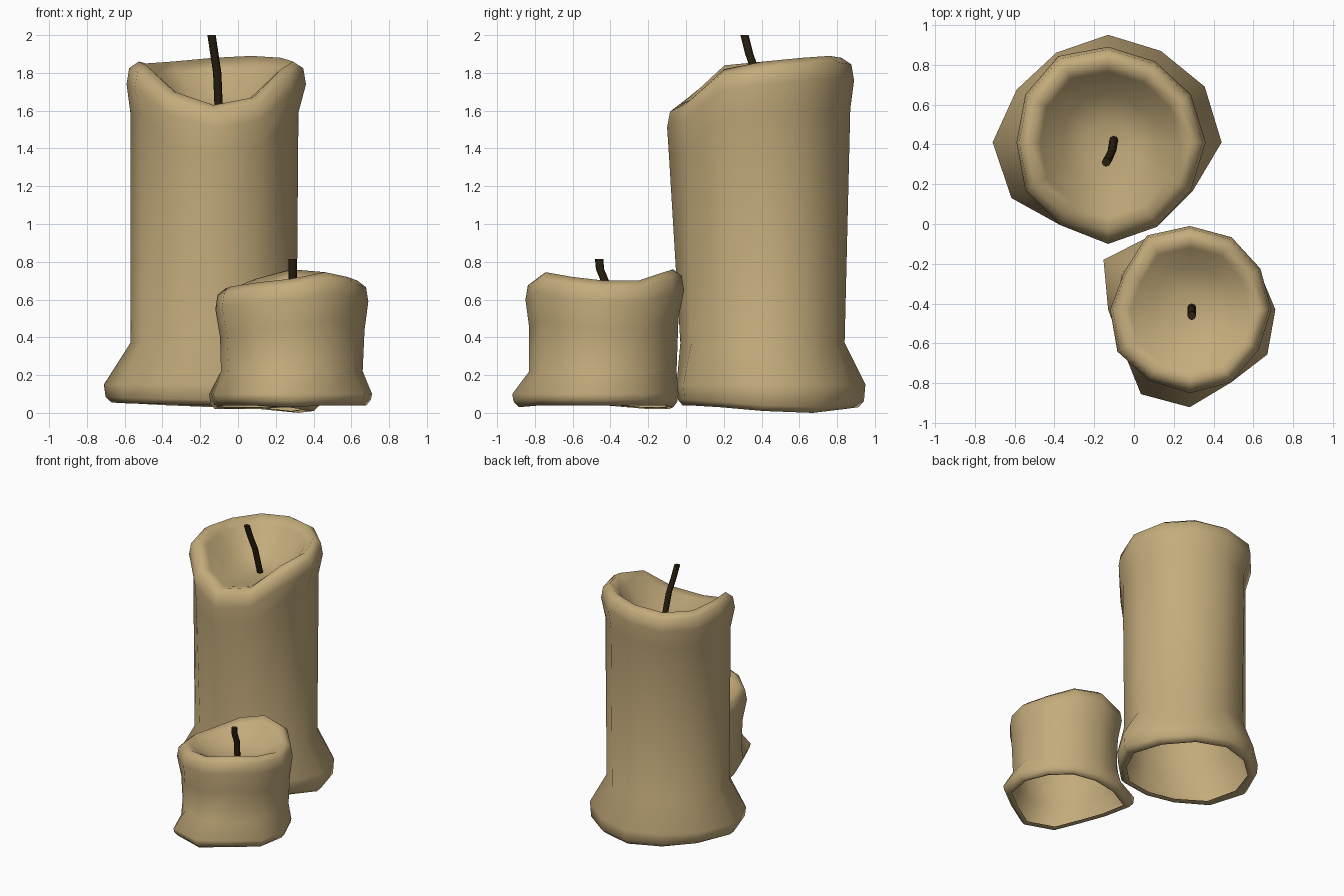
import bpy, math
from mathutils import Vector

if "Cube" in bpy.data.objects:
    bpy.data.objects.remove(bpy.data.objects["Cube"])

N = 12  # sides of each candle


def material(name, rgb):
    m = bpy.data.materials.new(name)
    m.diffuse_color = (*rgb, 1)
    m.use_nodes = True
    m.node_tree.nodes["Principled BSDF"].inputs["Base Color"].default_value = m.diffuse_color
    return m


WAX = material("tan wax", (0.55, 0.41, 0.20))
CHAR = material("charred wick", (0.022, 0.014, 0.005))


def loft(name, rings, mat, cap_start=False, cap_end=True):
    """Skin a stack of rings; every ring has the same number of points."""
    n = len(rings[0])
    verts = [p for r in rings for p in r]
    faces = []
    for k in range(len(rings) - 1):
        a, b = k * n, (k + 1) * n
        for i in range(n):
            j = (i + 1) % n
            faces.append((a + i, a + j, b + j, b + i))
    if cap_start:
        faces.append(tuple(reversed(range(n))))
    if cap_end:
        faces.append(tuple(range(len(verts) - n, len(verts))))
    me = bpy.data.meshes.new(name)
    me.from_pydata(verts, [], faces)
    me.materials.append(mat)
    ob = bpy.data.objects.new(name, me)
    bpy.context.collection.objects.link(ob)
    for p in me.polygons:
        p.use_smooth = len(p.vertices) == 4 or mat is WAX
    return ob


def ring(center, radii, heights):
    pts = []
    for i in range(N):
        t = 2 * math.pi * i / N
        pts.append((center[0] + radii[i] * math.cos(t),
                    center[1] + radii[i] * math.sin(t), heights[i]))
    return pts


def candle(name, c, base, waist, neck, lip, crest, foot, base_z, waist_z, neck_drop, lip_drop, floor):
    """Hollow wax shell: open foot, flared base, waist, bulging lip, melted bowl."""
    scale = lambda r, s: [v * s for v in r]
    drop = lambda d: [z - d for z in crest]
    mix = lambda t: [z + (floor - z) * t for z in crest]
    flat = lambda z: [z] * N
    loft(name, [
        ring(c, [min(b * 0.86, w * 1.08) for b, w in zip(base, waist)], [z + 0.01 for z in foot]),
        ring(c, scale(base, 0.93), foot),
        ring(c, scale(base, 0.985), [z + 0.03 for z in foot]),
        ring(c, base, flat(base_z)),
        ring(c, waist, flat(waist_z)),
        ring(c, neck, drop(neck_drop)),
        ring(c, lip, drop(lip_drop)),
        ring(c, scale(lip, 0.97), drop(0.035)),
        ring(c, scale(lip, 0.86), crest),
        ring(c, scale(lip, 0.74), mix(0.22)),
        ring(c, scale(lip, 0.5), mix(0.75)),
        ring(c, scale(lip, 0.22), mix(1)),
    ], WAX)


def wick(name, path, r=0.022, n=8):
    rings = [[Vector(p) + Vector((r * math.cos(2 * math.pi * i / n),
                                  r * math.sin(2 * math.pi * i / n), 0))
              for i in range(n)] for p in path]
    loft(name, rings, CHAR, cap_start=True)


# Tall candle; lists run counter-clockwise from +x
candle("tall_candle", (-0.13, 0.41),
       base=[.57, .56, .53, .54, .52, .53, .58, .56, .48, .46, .49, .49],
       waist=[.44, .44, .44, .43, .44, .44, .44, .44, .44, .44, .44, .44],
       neck=[.45, .45, .45, .46, .45, .44, .44, .45, .47, .50, .47, .45],
       lip=[.49, .48, .47, .48, .50, .48, .46, .48, .48, .51, .49, .48],
       crest=[1.86, 1.88, 1.89, 1.88, 1.86, 1.85, 1.86, 1.84, 1.70, 1.63, 1.67, 1.82],
       foot=[.01, .0, .02, .03, .04, .05, .055, .05, .045, .04, .04, .03],
       base_z=0.15, waist_z=0.37, neck_drop=0.27, lip_drop=0.12, floor=1.60)
wick("tall_wick", [(-0.10, 0.43, 1.56), (-0.11, 0.37, 1.80),
                   (-0.125, 0.335, 1.90), (-0.14, 0.31, 2.0)])

# Short candle
candle("short_candle", (0.28, -0.43),
       base=[.43, .40, .39, .39, .42, .50, .41, .39, .49, .49, .42, .45],
       waist=[.38, .38, .38, .38, .39, .39, .37, .38, .40, .40, .39, .38],
       neck=[.39, .39, .39, .39, .40, .37, .375, .39, .40, .40, .39, .39],
       lip=[.41, .41, .42, .42, .43, .38, .40, .42, .41, .42, .42, .40],
       crest=[.70, .70, .745, .76, .71, .67, .66, .67, .69, .71, .745, .72],
       foot=[.04, .04, .04, .03, .02, .02, .04, .04, .04, .03, .04, .04],
       base_z=0.10, waist_z=0.22, neck_drop=0.26, lip_drop=0.11, floor=0.58)
wick("short_wick", [(0.29, -0.42, 0.55), (0.29, -0.43, 0.70),
                    (0.29, -0.455, 0.76), (0.29, -0.46, 0.815)])
